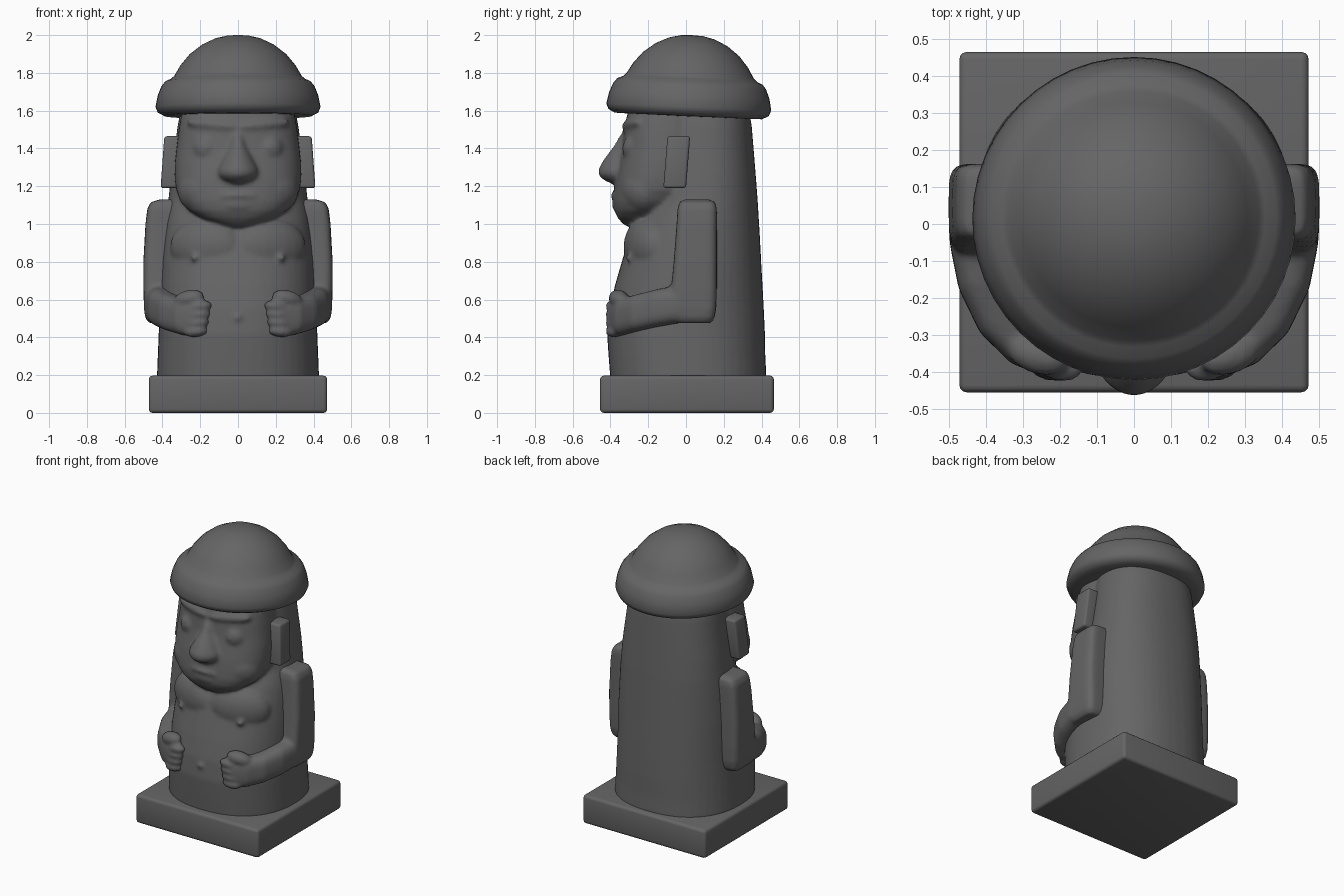
import bpy, bmesh, math
from mathutils import Vector, Matrix

if "Cube" in bpy.data.objects:
    bpy.data.objects.remove(bpy.data.objects["Cube"], do_unlink=True)

STONE = (0.13, 0.13, 0.13, 1)
stone = bpy.data.materials.new("dark grey stone")
stone.use_nodes = True
stone.diffuse_color = STONE
stone.node_tree.nodes["Principled BSDF"].inputs["Base Color"].default_value = STONE


def activate(ob):
    bpy.ops.object.select_all(action="DESELECT")
    ob.select_set(True)
    bpy.context.view_layer.objects.active = ob


def finish(bm, name, angle=50):
    bmesh.ops.recalc_face_normals(bm, faces=bm.faces)
    mesh = bpy.data.meshes.new(name)
    bm.to_mesh(mesh)
    bm.free()
    mesh.materials.append(stone)
    ob = bpy.data.objects.new(name, mesh)
    bpy.context.collection.objects.link(ob)
    activate(ob)
    bpy.ops.object.shade_smooth_by_angle(angle=math.radians(angle))
    return ob


def fuse(name, parts, rounds):
    """Melt overlapping parts into one worn stone surface."""
    activate(parts[0])
    for part in parts:
        part.select_set(True)
    bpy.ops.object.join()
    parts[0].name = name
    remesh = parts[0].modifiers.new("melt", "REMESH")
    remesh.mode = "VOXEL"
    remesh.voxel_size = 0.012
    remesh.use_smooth_shade = True
    smooth = parts[0].modifiers.new("wear", "SMOOTH")
    smooth.factor = 0.5
    smooth.iterations = rounds


def superellipse(a, b, n, count):
    for i in range(count):
        t = math.tau * i / count
        c, s = math.cos(t), math.sin(t)
        yield (a * math.copysign(abs(c) ** (2 / n), c),
               b * math.copysign(abs(s) ** (2 / n), s))


def skin(rings, name, angle=50):
    """Join equal rings of points into a closed tube."""
    bm = bmesh.new()
    loops = [[bm.verts.new(p) for p in ring] for ring in rings]
    for a, b in zip(loops, loops[1:]):
        for i in range(len(a)):
            j = (i + 1) % len(a)
            bm.faces.new((a[i], a[j], b[j], b[i]))
    bm.faces.new(loops[0])
    bm.faces.new(loops[-1])
    return finish(bm, name, angle)


def stack(name, levels, n, cx=0, count=48):
    """Horizontal sections: z, half width, front y, back y, optional x offset."""
    rings = []
    for z, hx, front, back, *off in levels:
        x0 = cx + (off[0] if off else 0)
        rings.append([(x0 + x, (front + back) / 2 + y, z)
                      for x, y in superellipse(hx, (back - front) / 2, n, count)])
    return skin(rings, name)


def sweep(name, path, n=3, count=24):
    """Upright sections along a path: position, half thickness, half height."""
    rings = []
    for i, (p, w, h) in enumerate(path):
        a, b = path[max(i - 1, 0)][0], path[min(i + 1, len(path) - 1)][0]
        d = Vector(b) - Vector(a)
        side = Vector((d.y, -d.x, 0)).normalized()
        rings.append([Vector(p) + side * u + Vector((0, 0, v))
                      for u, v in superellipse(w, h, n, count)])
    return skin(rings, name)


def blob(name, loc, size, turn=0, roll=0):
    bm = bmesh.new()
    m = (Matrix.Translation(loc) @ Matrix.Rotation(turn, 4, "Z")
         @ Matrix.Rotation(roll, 4, "Y") @ Matrix.Diagonal((*size, 1)))
    bmesh.ops.create_uvsphere(bm, u_segments=20, v_segments=12, radius=1, matrix=m)
    return finish(bm, name)


def block(name, lo, hi, bevel, taper=0, lean=0):
    """Bevelled box whose top shifts sideways by taper and back by lean."""
    bm = bmesh.new()
    lo, hi = Vector(lo), Vector(hi)
    m = Matrix.Translation((lo + hi) / 2) @ Matrix.Diagonal((*(hi - lo), 1))
    bmesh.ops.create_cube(bm, size=1, matrix=m)
    for v in bm.verts:
        if v.co.z > (lo.z + hi.z) / 2:
            v.co += Vector((-taper, lean, 0))
    bmesh.ops.bevel(bm, geom=bm.edges[:], offset=bevel, segments=3,
                    profile=0.5, affect="EDGES")
    return finish(bm, name)


# Square plinth
block("plinth", (-0.472, -0.455, 0), (0.472, 0.465, 0.197), 0.02)

# Torso and the pillar behind the head
body = stack("body", [
    (0.17, 0.43, -0.40, 0.427), (0.3, 0.425, -0.41, 0.42),
    (0.42, 0.42, -0.418, 0.418), (0.55, 0.415, -0.405, 0.412),
    (0.68, 0.41, -0.375, 0.405), (0.8, 0.405, -0.34, 0.398),
    (0.92, 0.395, -0.305, 0.392), (1.02, 0.385, -0.26, 0.386),
    (1.12, 0.37, -0.2, 0.38), (1.25, 0.355, -0.17, 0.37),
    (1.4, 0.335, -0.16, 0.358), (1.52, 0.32, -0.16, 0.348),
    (1.62, 0.30, -0.15, 0.33)], 2.3)

# Head with a heavy rounded jaw
head = stack("head", [
    (0.985, 0.05, -0.31, -0.18), (1.0, 0.11, -0.333, -0.15),
    (1.03, 0.19, -0.36, -0.1), (1.07, 0.255, -0.38, -0.03),
    (1.12, 0.3, -0.386, 0.04), (1.18, 0.328, -0.38, 0.1),
    (1.25, 0.336, -0.37, 0.12), (1.33, 0.334, -0.352, 0.12),
    (1.4, 0.326, -0.338, 0.12), (1.48, 0.316, -0.33, 0.12),
    (1.55, 0.306, -0.318, 0.12), (1.62, 0.29, -0.30, 0.12)], 2.4)

# Nose, lips and navel
nose = stack("nose", [
    (1.48, 0.03, -0.345, -0.26), (1.41, 0.045, -0.385, -0.26),
    (1.34, 0.08, -0.437, -0.26), (1.29, 0.105, -0.465, -0.26),
    (1.26, 0.105, -0.465, -0.26), (1.235, 0.085, -0.44, -0.27),
    (1.215, 0.05, -0.4, -0.28)], 1.8, count=24)
figure = [body, head, nose,
          blob("upper_lip", (0, -0.37, 1.15), (0.11, 0.028, 0.024)),
          blob("lower_lip", (0, -0.372, 1.1), (0.08, 0.022, 0.022)),
          blob("navel", (0, -0.405, 0.505), (0.022, 0.025, 0.02))]

# Domed hat with a rolled brim, tipped slightly back
PROFILE = [(0.3, 1.57), (0.39, 1.572), (0.425, 1.59), (0.437, 1.62),
           (0.425, 1.68), (0.405, 1.73), (0.385, 1.755), (0.355, 1.768),
           (0.337, 1.785), (0.305, 1.84), (0.255, 1.9), (0.19, 1.95),
           (0.12, 1.983), (0.06, 1.997), (0.01, 2.0)]
tilt = (Matrix.Translation((0, 0.017, 1.67)) @ Matrix.Rotation(math.radians(-2.6), 4, "X")
        @ Matrix.Translation((0, 0, -1.67)))
skin([[tilt @ Vector((x, y, z)) for x, y in superellipse(r, r, 2, 48)]
      for r, z in PROFILE], "hat", 80)

# Paired parts
for s, side in ((1, "left"), (-1, "right")):
    # Face and chest relief
    figure += [
        blob("eye_socket", (s * 0.172, -0.27, 1.4), (0.092, 0.042, 0.092), s * 0.42),
        blob("eye", (s * 0.177, -0.283, 1.4), (0.066, 0.052, 0.066), s * 0.42),
        blob("brow", (s * 0.13, -0.283, 1.525), (0.15, 0.045, 0.035), s * 0.25, s * -0.1),
        blob("cheek", (s * 0.185, -0.225, 1.18), (0.14, 0.12, 0.13), s * 0.4),
        blob("chest", (s * 0.17, -0.215, 0.88), (0.2, 0.1, 0.15), s * 0.35),
        blob("nipple", (s * 0.23, -0.3, 0.82), (0.022, 0.025, 0.018))]

    # Slab ear
    xs = sorted((s * 0.27, s * 0.41))
    block(side + "_ear", (xs[0], -0.12, 1.19), (xs[1], 0.0, 1.465), 0.015, s * 0.02, 0.022)

    # Upper arm, forearm and fist
    arm = [stack("upper_arm", [
        (0.475, 0.065, -0.05, 0.13), (0.5, 0.085, -0.09, 0.15),
        (0.55, 0.093, -0.09, 0.16), (0.65, 0.096, -0.08, 0.163),
        (0.8, 0.096, -0.065, 0.163), (1.0, 0.093, -0.05, 0.163, s * -0.008),
        (1.08, 0.09, -0.045, 0.163, s * -0.015), (1.115, 0.08, -0.035, 0.155, s * -0.022),
        (1.13, 0.05, -0.01, 0.12, s * -0.04)], 5, cx=s * 0.405, count=32)]
    arm.append(sweep("forearm", [
        ((s * 0.405, 0.08, 0.59), 0.085, 0.1), ((s * 0.41, -0.04, 0.575), 0.09, 0.1),
        ((s * 0.39, -0.15, 0.555), 0.088, 0.1), ((s * 0.345, -0.25, 0.53), 0.084, 0.098),
        ((s * 0.285, -0.32, 0.51), 0.074, 0.098), ((s * 0.22, -0.355, 0.5), 0.062, 0.098),
        ((s * 0.165, -0.37, 0.495), 0.042, 0.08)]))
    for i in range(4):
        arm.append(blob("finger", (s * (0.2 + 0.008 * i), -0.385, 0.565 - 0.045 * i),
                        (0.065, 0.04, 0.029), s * 0.15, s * 0.1))
    arm.append(blob("thumb", (s * 0.26, -0.355, 0.605), (0.085, 0.05, 0.045), s * 0.3, s * 0.2))
    fuse(side + "_arm", arm, 4)

fuse("head_and_torso", figure, 8)
